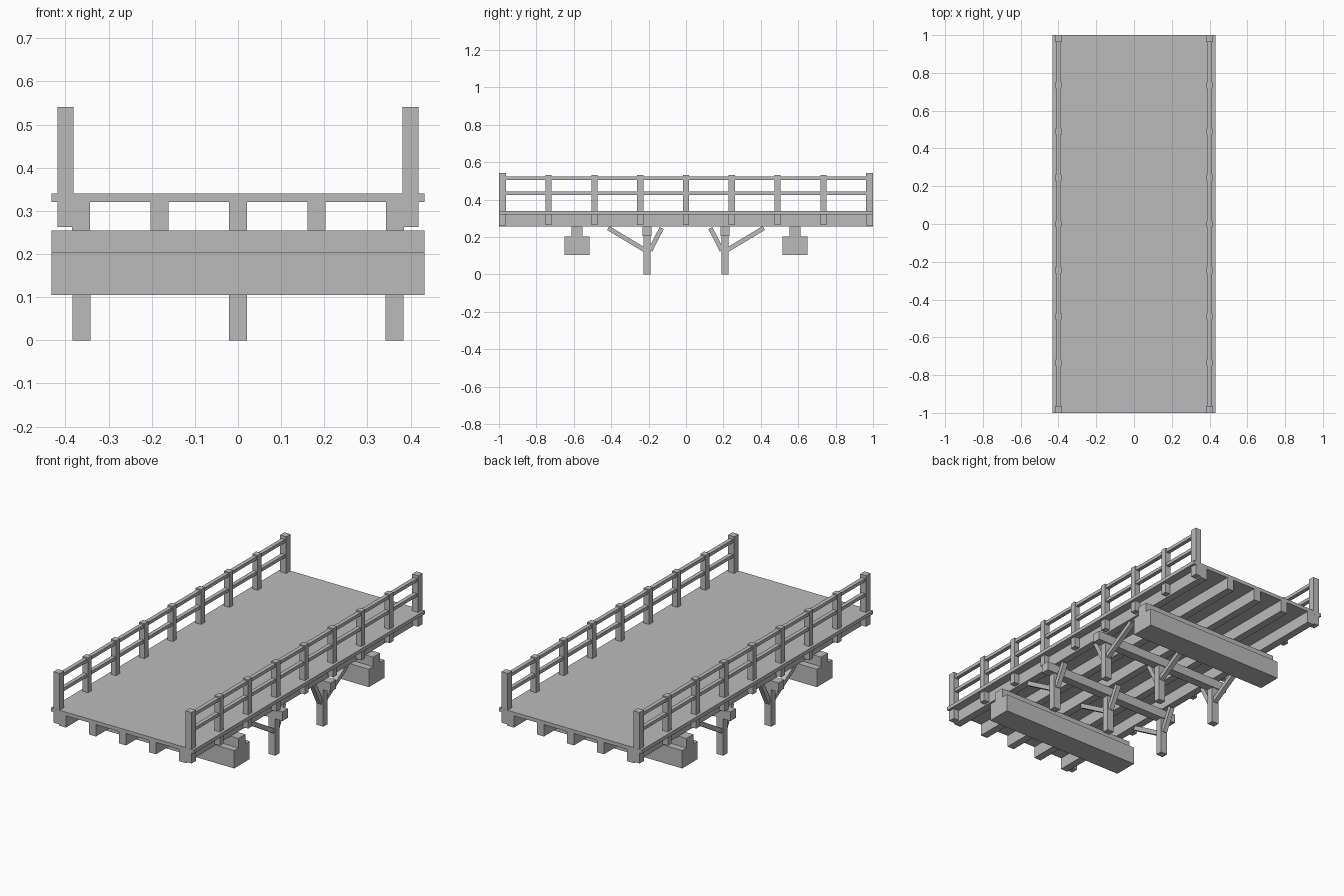
import bpy
import math

cube = bpy.data.objects.get("Cube")
if cube:
    bpy.data.objects.remove(cube, do_unlink=True)

GREY = (0.5, 0.5, 0.5, 1.0)
mat = bpy.data.materials.new("plain grey")
mat.use_nodes = True
mat.diffuse_color = GREY
mat.node_tree.nodes["Principled BSDF"].inputs["Base Color"].default_value = GREY


def box(name, x, y, z, tilt=0.0):
    """Box from (min, max) ranges, optionally tilted about x."""
    spans = (x, y, z)
    bpy.ops.mesh.primitive_cube_add(size=1, location=[(a + b) / 2 for a, b in spans])
    ob = bpy.context.object
    ob.name = name
    ob.scale = [b - a for a, b in spans]
    ob.rotation_euler.x = tilt
    ob.data.materials.append(mat)
    return ob


def around(centre, width):
    return (centre - width / 2, centre + width / 2)


def brace(name, x, start, end):
    """Slanted strut in the y-z plane between two (y, z) points."""
    dy, dz = end[0] - start[0], end[1] - start[1]
    box(name, around(x, 0.026),
        around((start[0] + end[0]) / 2, math.hypot(dy, dz)),
        around((start[1] + end[1]) / 2, 0.024), math.atan2(dz, dy))


HALF = 0.432
BEAM_Z = 0.255
DECK_Z = 0.32

# Deck and lengthwise beams
box("deck", (-HALF, HALF), (-1, 1), (DECK_Z, 0.34))
for i in range(-2, 3):
    box("deck_beam", around(i * 0.182, 0.042), (-1, 1), (BEAM_Z, DECK_Z))

# Railings
for sx in (-1, 1):
    x = sx * 0.4
    for z in (0.433, 0.515):
        box("rail", around(x, 0.022), (-0.97, 0.97), around(z, 0.018))
    for sy in (-1, 1):
        box("end_post", around(x, 0.037), around(sy * 0.981, 0.037), (0.262, 0.541))
    for i in range(-3, 4):
        box("rail_post", around(x, 0.033), around(i * 0.245, 0.033), (0.264, 0.531))

# Abutments and pile trestles at both ends
for sy in (-1, 1):
    box("abutment_base", (-HALF, HALF), around(sy * 0.583, 0.134), (0.105, 0.203))
    box("abutment_seat", (-HALF, HALF), around(sy * 0.583, 0.06), (0.203, BEAM_Z))
    box("cross_beam", (-HALF, HALF), around(sy * 0.208, 0.048), (0.205, BEAM_Z))
    for x in (-0.363, 0, 0.363):
        box("pile", around(x, 0.042), around(sy * 0.208, 0.037), (0, 0.205))
        brace("long_brace", x, (sy * 0.215, 0.127), (sy * 0.416, 0.248))
        brace("short_brace", x, (sy * 0.192, 0.127), (sy * 0.13, 0.248))
